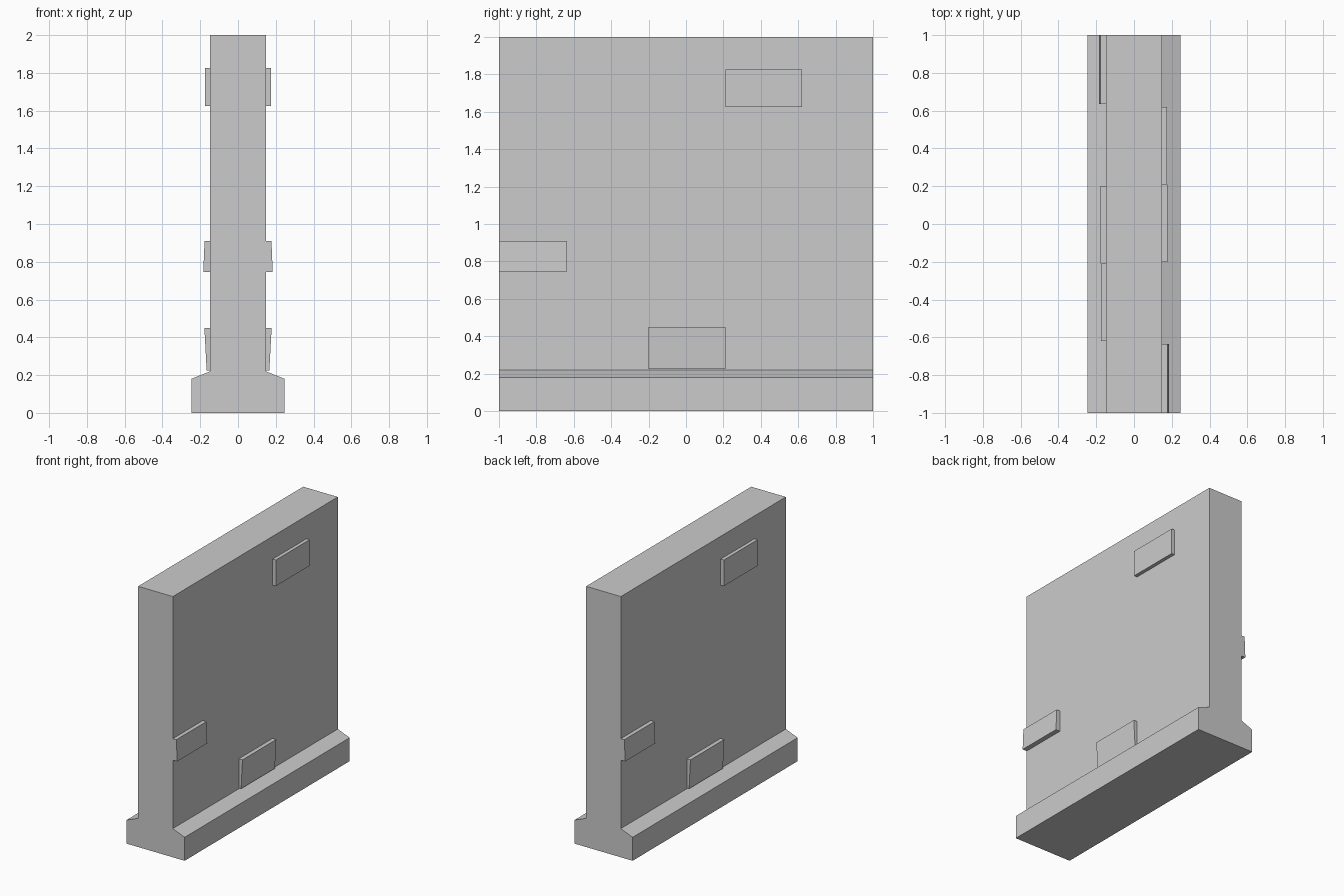
import bpy
import bmesh
import math
from mathutils import Matrix

cube = bpy.data.objects.get("Cube")
if cube:
    bpy.data.objects.remove(cube, do_unlink=True)

GREY = (0.6, 0.6, 0.6, 1)
mat = bpy.data.materials.new("concrete grey")
mat.use_nodes = True
mat.diffuse_color = GREY
mat.node_tree.nodes["Principled BSDF"].inputs["Base Color"].default_value = GREY


def extrude_profile(name, profile, y0, y1, turn=0):
    """Extrude an (x, z) profile along y, optionally turned about z."""
    bm = bmesh.new()
    face = bm.faces.new([bm.verts.new((x, y0, z)) for x, z in profile])
    new = bmesh.ops.extrude_face_region(bm, geom=[face])["geom"]
    moved = [v for v in new if isinstance(v, bmesh.types.BMVert)]
    bmesh.ops.translate(bm, verts=moved, vec=(0, y1 - y0, 0))
    bm.transform(Matrix.Rotation(turn, 4, "Z"))
    bmesh.ops.recalc_face_normals(bm, faces=bm.faces)
    mesh = bpy.data.meshes.new(name)
    bm.to_mesh(mesh)
    bm.free()
    mesh.materials.append(mat)
    obj = bpy.data.objects.new(name, mesh)
    bpy.context.collection.objects.link(obj)
    return obj


# Wall slab with a chamfered footing, as one cross-section
WALL = 0.147
half = [(0.247, 0), (0.247, 0.18), (WALL, 0.22), (WALL, 2)]
section = half + [(-x, z) for x, z in reversed(half)]
extrude_profile("wall_and_footing", section, -1, 1)

# Raised stones: y range, z range, outer x at bottom and top
stones = {
    "upper_stone": (0.21, 0.62, 1.625, 1.825, 0.174, 0.174),
    "middle_stone": (-1, -0.635, 0.745, 0.91, 0.184, 0.177),
    "lower_stone": (-0.2, 0.21, 0.225, 0.45, 0.166, 0.178),
}
for name, (y0, y1, z0, z1, low, high) in stones.items():
    inner = WALL - 0.01
    profile = [(inner, z0), (low, z0), (high, z1), (inner, z1)]
    # The opposite face repeats the stones turned half way round
    for side, turn in (("left", 0), ("right", math.pi)):
        extrude_profile(f"{name}_{side}", profile, y0, y1, turn)
